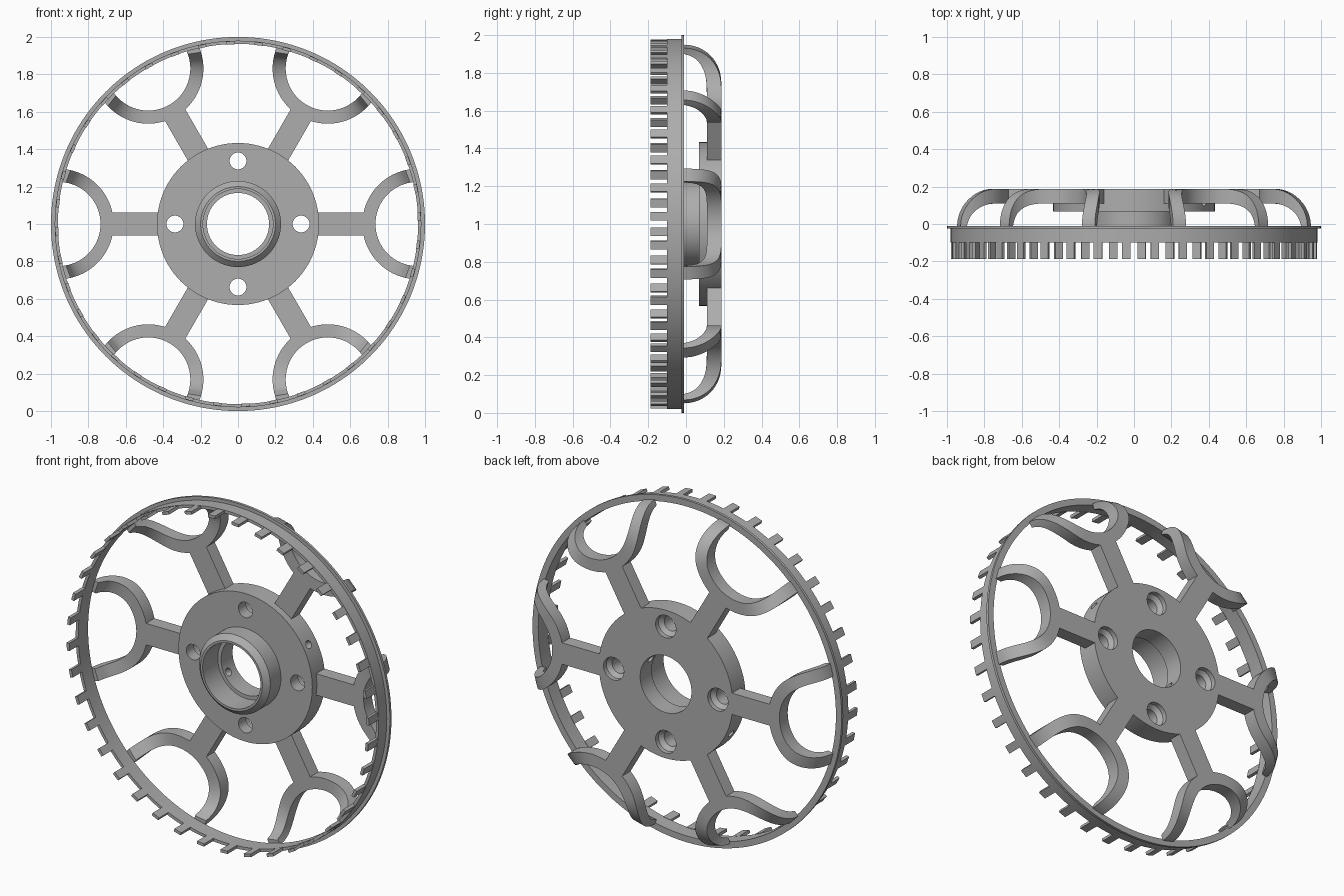
import bpy, bmesh, math
from mathutils import Matrix, Vector

old = bpy.data.objects.get("Cube")
if old:
    bpy.data.objects.remove(old, do_unlink=True)

grey = bpy.data.materials.new("metal_grey")
grey.use_nodes = True
colour = (0.42, 0.42, 0.42, 1)
grey.diffuse_color = colour
grey.node_tree.nodes["Principled BSDF"].inputs["Base Color"].default_value = colour

CENTRE = Vector((0, 0, 1))
BACK = 0.187


def finish(bm, name, smooth=True):
    bmesh.ops.remove_doubles(bm, verts=bm.verts, dist=1e-5)
    bmesh.ops.recalc_face_normals(bm, faces=bm.faces)
    mesh = bpy.data.meshes.new(name)
    bm.to_mesh(mesh)
    bm.free()
    mesh.materials.append(grey)
    ob = bpy.data.objects.new(name, mesh)
    bpy.context.collection.objects.link(ob)
    if smooth:
        bpy.ops.object.select_all(action="DESELECT")
        ob.select_set(True)
        bpy.context.view_layer.objects.active = ob
        bpy.ops.object.shade_smooth_by_angle(angle=math.radians(30))
    return ob


def polar(r, a, y):
    return CENTRE + Vector((r * math.cos(a), y, r * math.sin(a)))


def lathe(bm, profile, steps):
    """Sweep a closed (radius, y) profile around the wheel axis."""
    rings = [[bm.verts.new(polar(r, math.tau * i / steps, y)) for r, y in profile]
             for i in range(steps)]
    n = len(profile)
    for i in range(steps):
        a, b = rings[i], rings[(i + 1) % steps]
        for j in range(n):
            k = (j + 1) % n
            bm.faces.new((a[j], a[k], b[k], b[j]))


def box(bm, r0, r1, width, y0, y1, angle):
    m = (Matrix.Translation(CENTRE) @ Matrix.Rotation(-angle, 4, "Y")
         @ Matrix.Translation(((r0 + r1) / 2, (y0 + y1) / 2, 0))
         @ Matrix.Diagonal((r1 - r0, y1 - y0, width, 1)))
    bmesh.ops.create_cube(bm, size=1, matrix=m)


# Rim band with a thin flange
bm = bmesh.new()
lathe(bm, [(0.963, -0.1), (0.98, -0.1), (0.98, -0.025), (1, -0.025),
           (1, -0.01), (0.963, -0.01)], 160)
finish(bm, "rim")

# Teeth on the front edge of the rim
TEETH = 40
bm = bmesh.new()
for i in range(TEETH):
    box(bm, 0.961, 0.978, 0.045, -BACK, -0.095,
        math.radians(92.4) - math.tau * i / TEETH)
finish(bm, "rim_teeth", False)

# Hub: disc and bevelled boss with a stepped bore
bm = bmesh.new()
lathe(bm, [(0.166, BACK), (0.433, BACK), (0.433, 0.068), (0.23, 0.068),
           (0.23, -0.03), (0.2, -0.06), (0.187, -0.06), (0.187, 0.08),
           (0.166, 0.08)], 96)
hub = finish(bm, "hub", False)

# Cutters: countersunk bolt holes and a radial screw hole
bm = bmesh.new()
for i in range(4):
    a = math.tau * i / 4
    part = bmesh.new()
    profile = [(0, 0), (0.045, 0), (0.045, 0.137), (0.066, 0.16), (0.066, 0.2), (0, 0.2)]
    vs = [part.verts.new((r, 0, y)) for r, y in profile]
    edges = [part.edges.new(p) for p in zip(vs, vs[1:])]
    bmesh.ops.spin(part, geom=vs + edges, cent=(0, 0, 0), axis=(0, 0, 1),
                   angle=math.tau, steps=32)
    bmesh.ops.remove_doubles(part, verts=part.verts, dist=1e-5)
    part.transform(Matrix.Translation(polar(0.337, a, 0)) @ Matrix.Rotation(-math.pi / 2, 4, "X"))
    temp = bpy.data.meshes.new("bolt_hole")
    part.to_mesh(temp)
    part.free()
    bm.from_mesh(temp)
    bpy.data.meshes.remove(temp)
turn = Matrix.Rotation(-math.radians(30), 4, "Y") @ Matrix.Rotation(math.pi / 2, 4, "Y")
bmesh.ops.create_cone(bm, cap_ends=True, segments=20, radius1=0.022, radius2=0.022, depth=1,
                      matrix=Matrix.Translation(polar(0, 0, 0.118)) @ turn)
cutter = finish(bm, "hole_cutter", False)

cut = hub.modifiers.new("holes", "BOOLEAN")
cut.object = cutter
cut.solver = "EXACT"
bpy.context.view_layer.update()
result = bpy.data.meshes.new_from_object(hub.evaluated_get(bpy.context.evaluated_depsgraph_get()))
hub.modifiers.clear()
hub.data = result
bpy.data.objects.remove(cutter, do_unlink=True)
bpy.ops.object.select_all(action="DESELECT")
hub.select_set(True)
bpy.context.view_layer.objects.active = hub
bpy.ops.object.shade_smooth_by_angle(angle=math.radians(30))


# Spokes: a straight arm that splits into a horseshoe falling to the rim
SHOULDER, EDGE, LOOP, STEPS = 0.77, 0.972, 0.96, 56


def dome(r, reach, top):
    """Height of a rounded shoulder that drops to the rim."""
    t = min(max((r - SHOULDER) / reach, 0), 1)
    return -0.012 + (top + 0.012) * math.sqrt(1 - t * t)


def loop_edge(radius, s):
    """Point (x, z) at s in -1..1 on a loop circle trimmed by the rim."""
    c = (LOOP ** 2 + radius ** 2 - EDGE ** 2) / (2 * LOOP * radius)
    a = math.acos(c) * math.sin(s * math.pi / 2)
    return LOOP - radius * math.cos(a), radius * math.sin(a)


for n in range(6):
    angle = math.tau * n / 6
    bm = bmesh.new()
    sections = []
    for i in range(STEPS + 1):
        quad = []
        for radius, order in ((0.225, (0, 1)), (0.295, (1, 0))):
            x, z = loop_edge(radius, 2 * i / STEPS - 1)
            r, a = math.hypot(x, z), math.atan2(z, x) + angle
            heights = (dome(r, EDGE - SHOULDER, BACK), dome(r, 0.165, 0.11))
            quad += [bm.verts.new(polar(r, a, heights[k])) for k in order]
        sections.append(quad)
    for a, b in zip(sections, sections[1:]):
        for j in range(4):
            k = (j + 1) % 4
            bm.faces.new((a[j], a[k], b[k], b[j]))
    for end in (sections[0], sections[-1]):
        bm.faces.new(end)
    finish(bm, f"spoke_loop_{n + 1}")
    bm = bmesh.new()
    box(bm, 0.42, 0.685, 0.125, 0.11, BACK, angle)
    finish(bm, f"spoke_arm_{n + 1}", False)
